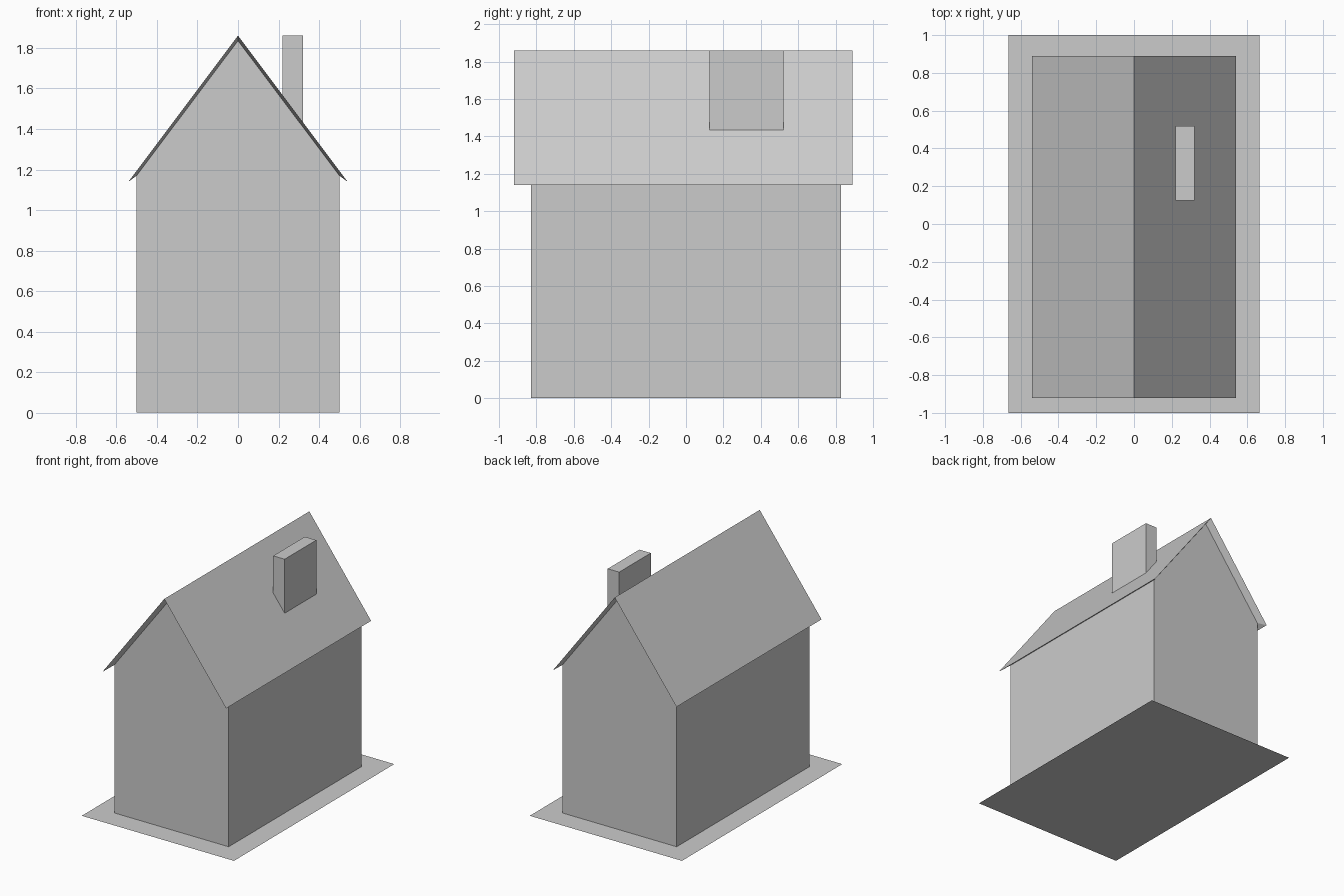
import bpy
import bmesh

cube = bpy.data.objects.get("Cube")
if cube:
    bpy.data.objects.remove(cube, do_unlink=True)

# One plain grey for every part
grey = bpy.data.materials.new("light_grey")
grey.use_nodes = True
COLOUR = (0.6, 0.6, 0.6, 1)
grey.diffuse_color = COLOUR
grey.node_tree.nodes["Principled BSDF"].inputs["Base Color"].default_value = COLOUR

WALL_X, WALL_Y, WALL_Z, GABLE_Z = 0.5, 0.83, 1.17, 1.835
EAVE_X, EAVE_Z, RIDGE_Z = 0.54, 1.14, 1.86
ROOF_FRONT, ROOF_BACK = -0.92, 0.89


def finish(bm, name):
    mesh = bpy.data.meshes.new(name)
    bm.to_mesh(mesh)
    bm.free()
    mesh.materials.append(grey)
    obj = bpy.data.objects.new(name, mesh)
    bpy.context.collection.objects.link(obj)
    return obj


def ring(bm, profile, y):
    return [bm.verts.new((x, y, z)) for x, z in profile]


def bridge(bm, a, b):
    for i in range(len(a) - 1):
        bm.faces.new((a[i], a[i + 1], b[i + 1], b[i]))


def prism(name, profile, y0, y1):
    """Closed extrusion of an x-z profile along y."""
    bm = bmesh.new()
    a, b = ring(bm, profile, y0), ring(bm, profile, y1)
    bm.faces.new(a)
    bm.faces.new(b)
    bridge(bm, a + a[:1], b + b[:1])
    bmesh.ops.recalc_face_normals(bm, faces=bm.faces)
    return finish(bm, name)


# Ground slab: a flat sheet
bm = bmesh.new()
corners = [(-0.665, -1), (0.665, -1), (0.665, 1), (-0.665, 1)]
bm.faces.new([bm.verts.new((x, y, 0)) for x, y in corners])
finish(bm, "ground_sheet")

# House body with gable ends, lifted a hair off the sheet
prism("house_walls",
      [(-WALL_X, 0.002), (WALL_X, 0.002), (WALL_X, WALL_Z),
       (0, GABLE_Z), (-WALL_X, WALL_Z)], -WALL_Y, WALL_Y)

# Roof: outer slopes whose overhang tapers back to the wall tops
bm = bmesh.new()
outer = [(-EAVE_X, EAVE_Z), (0, RIDGE_Z), (EAVE_X, EAVE_Z)]
inner = [(-WALL_X, WALL_Z), (0, GABLE_Z), (WALL_X, WALL_Z)]
rings = [ring(bm, inner, -WALL_Y), ring(bm, outer, ROOF_FRONT),
         ring(bm, outer, ROOF_BACK), ring(bm, inner, WALL_Y)]
for a, b in zip(rings, rings[1:] + rings[:1]):
    bridge(bm, a, b)
for side in (0, -1):
    bm.faces.new([r[side] for r in rings])
bmesh.ops.recalc_face_normals(bm, faces=bm.faces)
finish(bm, "roof")

# Chimney with its foot cut to the roof slope
slope = (RIDGE_Z - EAVE_Z) / EAVE_X
x0, x1 = 0.22, 0.32
prism("chimney",
      [(x0, RIDGE_Z - slope * x0 - 0.01), (x1, RIDGE_Z - slope * x1 - 0.01),
       (x1, RIDGE_Z), (x0, RIDGE_Z)], 0.125, 0.52)
